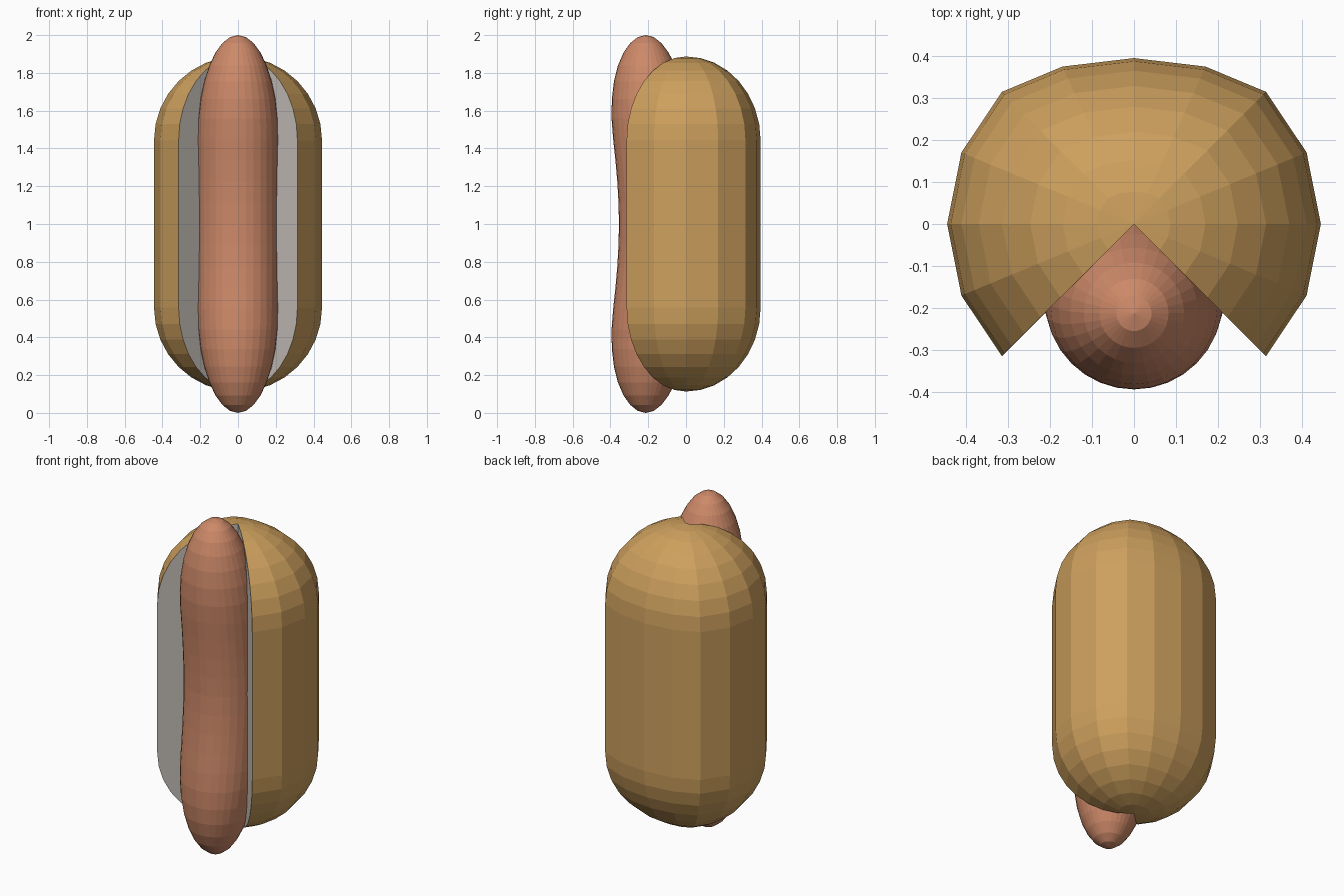
import bpy, bmesh
from math import sin, cos, pi, radians

if "Cube" in bpy.data.objects:
    bpy.data.objects.remove(bpy.data.objects["Cube"])


def material(name, rgb):
    m = bpy.data.materials.new(name)
    m.diffuse_color = (*rgb, 1)
    m.use_nodes = True
    m.node_tree.nodes["Principled BSDF"].inputs["Base Color"].default_value = m.diffuse_color
    return m


def capsule_profile(radius, cap_start, cap_height, cap_rings, mid_steps):
    """(radius, z offset) pairs from bottom to top, without the poles."""
    top = [(radius * cos(i * pi / 2 / cap_rings),
            cap_start + cap_height * sin(i * pi / 2 / cap_rings))
           for i in range(cap_rings)]
    middle = [(radius, cap_start * (2 * i / mid_steps - 1)) for i in range(1, mid_steps)]
    return [(r, -z) for r, z in reversed(top)] + middle + top


def finish(name, bm, mats):
    bmesh.ops.recalc_face_normals(bm, faces=bm.faces)
    mesh = bpy.data.meshes.new(name)
    bm.to_mesh(mesh)
    bm.free()
    for m in mats:
        mesh.materials.append(m)
    obj = bpy.data.objects.new(name, mesh)
    bpy.context.collection.objects.link(obj)
    return obj


def skin(bm, columns, bottom, top, closed):
    """Bridge neighbouring profile columns and fan them to the two poles."""
    count = len(columns)
    for i in range(count if closed else count - 1):
        a, b = columns[i], columns[(i + 1) % count]
        for j in range(len(a) - 1):
            bm.faces.new((a[j], b[j], b[j + 1], a[j + 1]))
        bm.faces.new((bottom, b[0], a[0]))
        bm.faces.new((top, a[-1], b[-1]))


bread = material("bread", (0.61, 0.35, 0.11))
crumb = material("crumb", (0.58, 0.54, 0.50))
meat = material("meat", (0.61, 0.25, 0.14))

# Bun: 16-sided capsule with a quarter wedge cut from the front, flattened back
bm = bmesh.new()
R, START = 0.445, 0.442
profile = capsule_profile(R, START, R, 8, 1)
flatten = {5: 0.912, 6: 0.888, 7: 0.912}
bottom = bm.verts.new((0, 0, 1 - START - R))
top = bm.verts.new((0, 0, 1 + START + R))
columns = []
for i in range(13):
    a = radians(-45 + 22.5 * i)
    f = flatten.get(i, 1)
    columns.append([bm.verts.new((r * cos(a), r * sin(a) * f, 1 + z)) for r, z in profile])
skin(bm, columns, bottom, top, False)
# Cut faces of the wedge
for col in (columns[0], columns[-1]):
    bm.faces.new([bottom] + col + [top]).material_index = 1
finish("bun", bm, [bread, crumb])


# Sausage: 32-sided capsule with long caps, ends curving forward
def axis_y(d):
    return -0.14 - 0.073 * (1 - cos(pi * d)) / 2


bm = bmesh.new()
profile = capsule_profile(0.215, 0.45, 0.55, 8, 8)
bottom = bm.verts.new((0, axis_y(1), 0))
top = bm.verts.new((0, axis_y(1), 2))
columns = []
for i in range(32):
    a = 2 * pi * i / 32
    columns.append([bm.verts.new((r * cos(a), axis_y(z) + r * sin(a), 1 + z))
                    for r, z in profile])
skin(bm, columns, bottom, top, True)
finish("sausage", bm, [meat])
